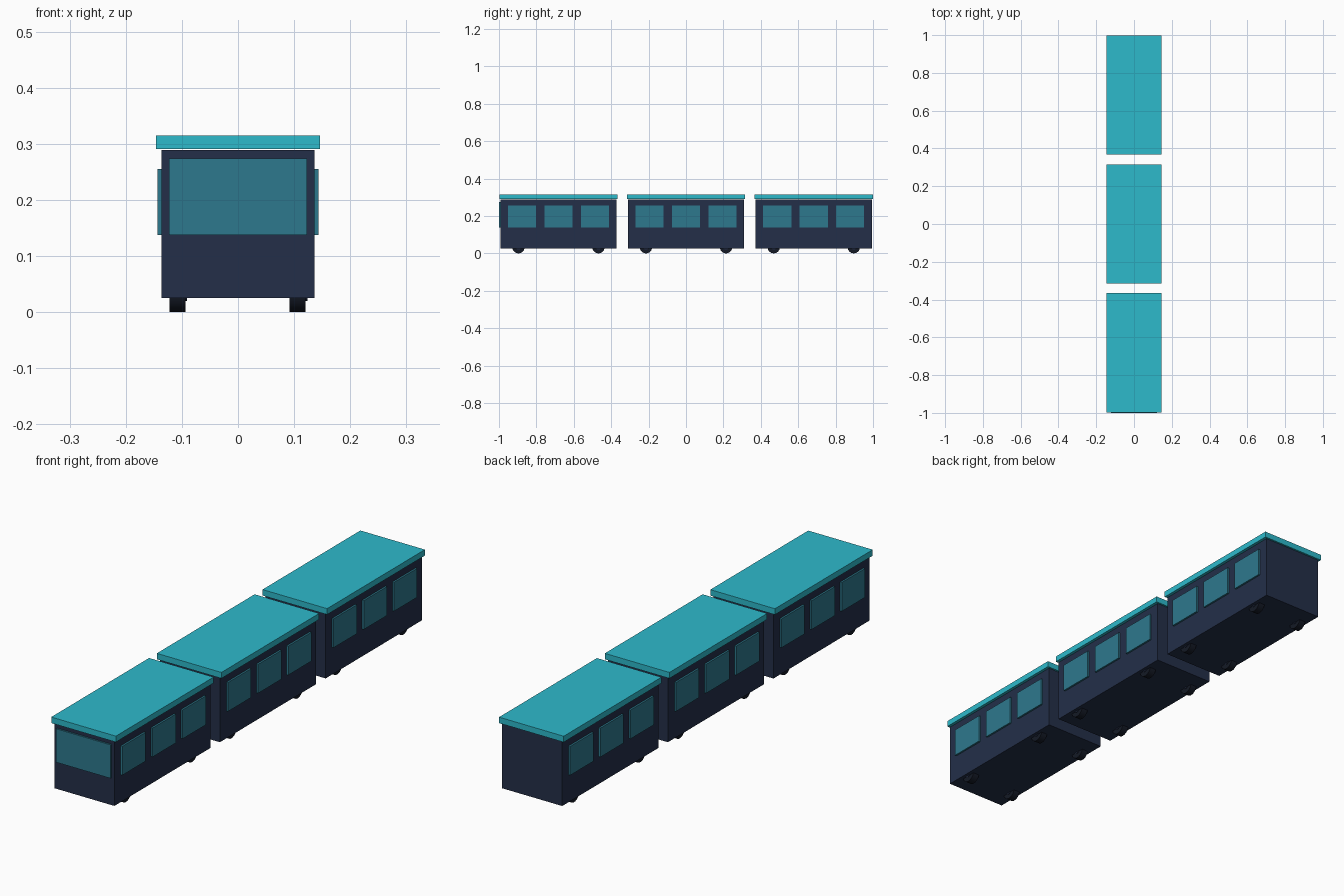
import bpy
import math

cube = bpy.data.objects.get("Cube")
if cube:
    bpy.data.objects.remove(cube, do_unlink=True)


def material(name, rgb):
    m = bpy.data.materials.new(name)
    m.use_nodes = True
    m.diffuse_color = (*rgb, 1)
    m.node_tree.nodes["Principled BSDF"].inputs["Base Color"].default_value = (*rgb, 1)
    return m


NAVY = material("navy", (0.017, 0.028, 0.066))
TURQUOISE = material("turquoise", (0.027, 0.49, 0.60))
GLASS = material("blue_glass", (0.027, 0.19, 0.27))
RUBBER = material("dark_rubber", (0.007, 0.010, 0.019))


def box(name, mat, x, y, z):
    """Box from (min, max) ranges on each axis."""
    ranges = (x, y, z)
    bpy.ops.mesh.primitive_cube_add(size=1, location=[(a + b) / 2 for a, b in ranges])
    ob = bpy.context.object
    ob.name = name
    ob.scale = [b - a for a, b in ranges]
    bpy.ops.object.transform_apply(location=False, rotation=False, scale=True)
    ob.data.materials.append(mat)
    return ob


def disc(name, mat, radius, x, y, z):
    """Cylinder lying along x, from x[0] to x[1]."""
    bpy.ops.mesh.primitive_cylinder_add(
        vertices=24, radius=radius, depth=x[1] - x[0],
        location=((x[0] + x[1]) / 2, y, z), rotation=(0, math.pi / 2, 0))
    ob = bpy.context.object
    ob.name = name
    ob.data.materials.append(mat)
    bpy.ops.object.shade_smooth_by_angle()
    return ob


def carriage(prefix, cy):
    box(prefix + "_body", NAVY, (-0.136, 0.136), (cy - 0.311, cy + 0.311), (0.025, 0.2885))
    box(prefix + "_roof", TURQUOISE, (-0.146, 0.146), (cy - 0.316, cy + 0.316), (0.2905, 0.315))
    # Side windows
    for side, s in (("left", 1), ("right", -1)):
        for i in (-1, 0, 1):
            wy = cy + i * 0.195
            box(f"{prefix}_{side}_window", GLASS, sorted((s * 0.135, s * 0.1435)),
                (wy - 0.075, wy + 0.075), (0.137, 0.255))
    # Wheels, each with a hub cap on its +x face
    for wy in (cy - 0.214, cy + 0.214):
        for wx in (-0.122, 0.092):
            disc(prefix + "_wheel", RUBBER, 0.033, (wx, wx + 0.0285), wy, 0.033)
            disc(prefix + "_hub", NAVY, 0.0135, (wx + 0.02, wx + 0.0315), wy, 0.033)


for prefix, cy in (("front_car", -0.682), ("middle_car", 0), ("rear_car", 0.683)):
    carriage(prefix, cy)

# Windscreen on the leading car
box("windscreen", GLASS, (-0.123, 0.123), (-1.0, -0.992), (0.137, 0.274))
